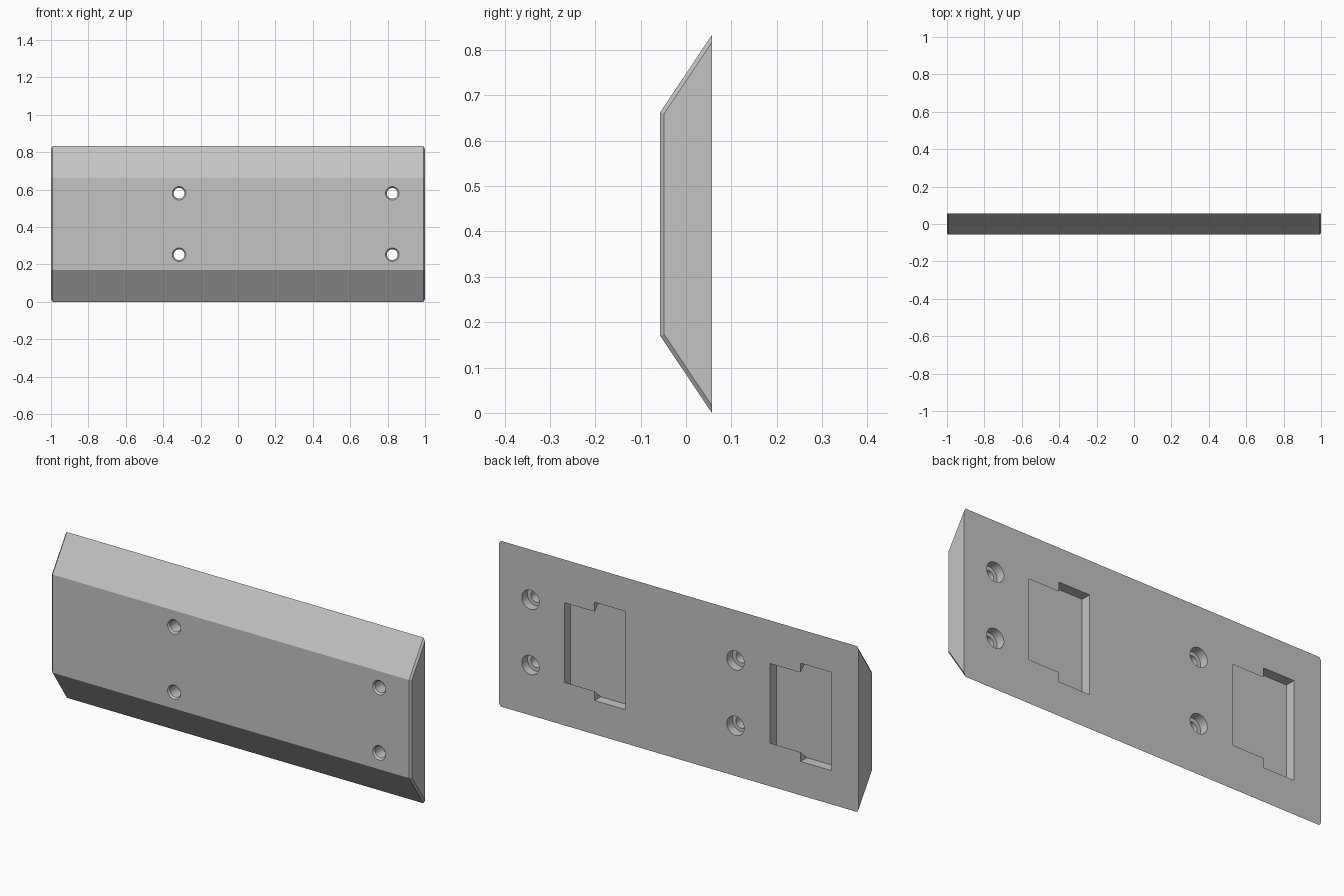
import bpy, bmesh, math

cube = bpy.data.objects.get("Cube")
if cube:
    bpy.data.objects.remove(cube, do_unlink=True)

# Main dimensions
HALF_Y, HEIGHT, SLOPE = 0.057, 0.833, 0.17
MID = HEIGHT / 2
FLOOR = HALF_Y - 0.05      # pocket floor
OUT = HALF_Y + 0.03        # cutters reach past the back


def loft(name, rings):
    """Closed solid through rings with equal point counts."""
    bm = bmesh.new()
    loops = [[bm.verts.new(p) for p in ring] for ring in rings]
    n = len(loops[0])
    for a, b in zip(loops, loops[1:]):
        for i in range(n):
            j = (i + 1) % n
            bm.faces.new((a[i], a[j], b[j], b[i]))
    bm.faces.new(loops[0][::-1])
    bm.faces.new(loops[-1])
    bmesh.ops.recalc_face_normals(bm, faces=bm.faces)
    mesh = bpy.data.meshes.new(name)
    bm.to_mesh(mesh)
    bm.free()
    obj = bpy.data.objects.new(name, mesh)
    bpy.context.collection.objects.link(obj)
    return obj


def prism(name, x0, x1, profile):
    return loft(name, [[(x, y, z) for y, z in profile] for x in (x0, x1)])


def trapezoid(inset):
    """Plate section, with the front and sloped sides moved inward."""
    run = 2 * HALF_Y
    front = -HALF_Y + inset
    edge = inset * math.hypot(run, SLOPE) / run
    corner = edge + SLOPE * (run - inset) / run
    return [(HALF_Y, edge), (front, corner),
            (front, HEIGHT - corner), (HALF_Y, HEIGHT - edge)]


def hole(x, z, segments=48):
    """Front chamfer, through bore and wider bore at the back."""
    steps = [(-0.067, 0.044), (-0.048, 0.029), (0.012, 0.029),
             (0.012, 0.048), (OUT, 0.048)]
    angles = [math.tau * i / segments for i in range(segments)]
    return loft("hole_cutter", [[(x + r * math.cos(a), y, z + r * math.sin(a))
                                 for a in angles] for y, r in steps])


# Plate with chamfered ends
sections = [(-1, 0.009), (-0.991, 0), (0.991, 0), (1, 0.009)]
plate = loft("mounting_plate",
             [[(x, y, z) for y, z in trapezoid(i)] for x, i in sections])

# Screw holes
cutters = [hole(x, MID + s * 0.164) for x in (-0.315, 0.825) for s in (-1, 1)]

# Back pockets: square entry leading into an undercut dovetail slot
WIDE, NARROW = 0.247, 0.2
for x in (0.296, -0.849):
    entry = [(FLOOR, MID - WIDE), (OUT, MID - WIDE),
             (OUT, MID + WIDE), (FLOOR, MID + WIDE)]
    slot = [(FLOOR, MID - WIDE), (HALF_Y, MID - NARROW), (OUT, MID - NARROW),
            (OUT, MID + NARROW), (HALF_Y, MID + NARROW), (FLOOR, MID + WIDE)]
    cutters.append(prism("entry_cutter", x, x + 0.172, entry))
    cutters.append(prism("slot_cutter", x + 0.08, x + 0.341, slot))

# Cut everything and keep only the finished plate
for cutter in cutters:
    cutter.hide_render = True
    mod = plate.modifiers.new("cut", 'BOOLEAN')
    mod.operation, mod.solver, mod.object = 'DIFFERENCE', 'EXACT', cutter
bpy.context.view_layer.update()
graph = bpy.context.evaluated_depsgraph_get()
finished = bpy.data.meshes.new_from_object(plate.evaluated_get(graph))
plate.modifiers.clear()
plate.data = finished
for cutter in cutters:
    bpy.data.objects.remove(cutter, do_unlink=True)

# Single grey material
grey = bpy.data.materials.new("light_grey")
grey.use_nodes = True
colour = (0.55, 0.55, 0.55, 1)
grey.diffuse_color = colour
grey.node_tree.nodes["Principled BSDF"].inputs["Base Color"].default_value = colour
plate.data.materials.clear()
plate.data.materials.append(grey)

# Smooth bores, sharp edges
bpy.ops.object.select_all(action='DESELECT')
plate.select_set(True)
bpy.context.view_layer.objects.active = plate
bpy.ops.object.shade_smooth_by_angle(angle=math.radians(20))
